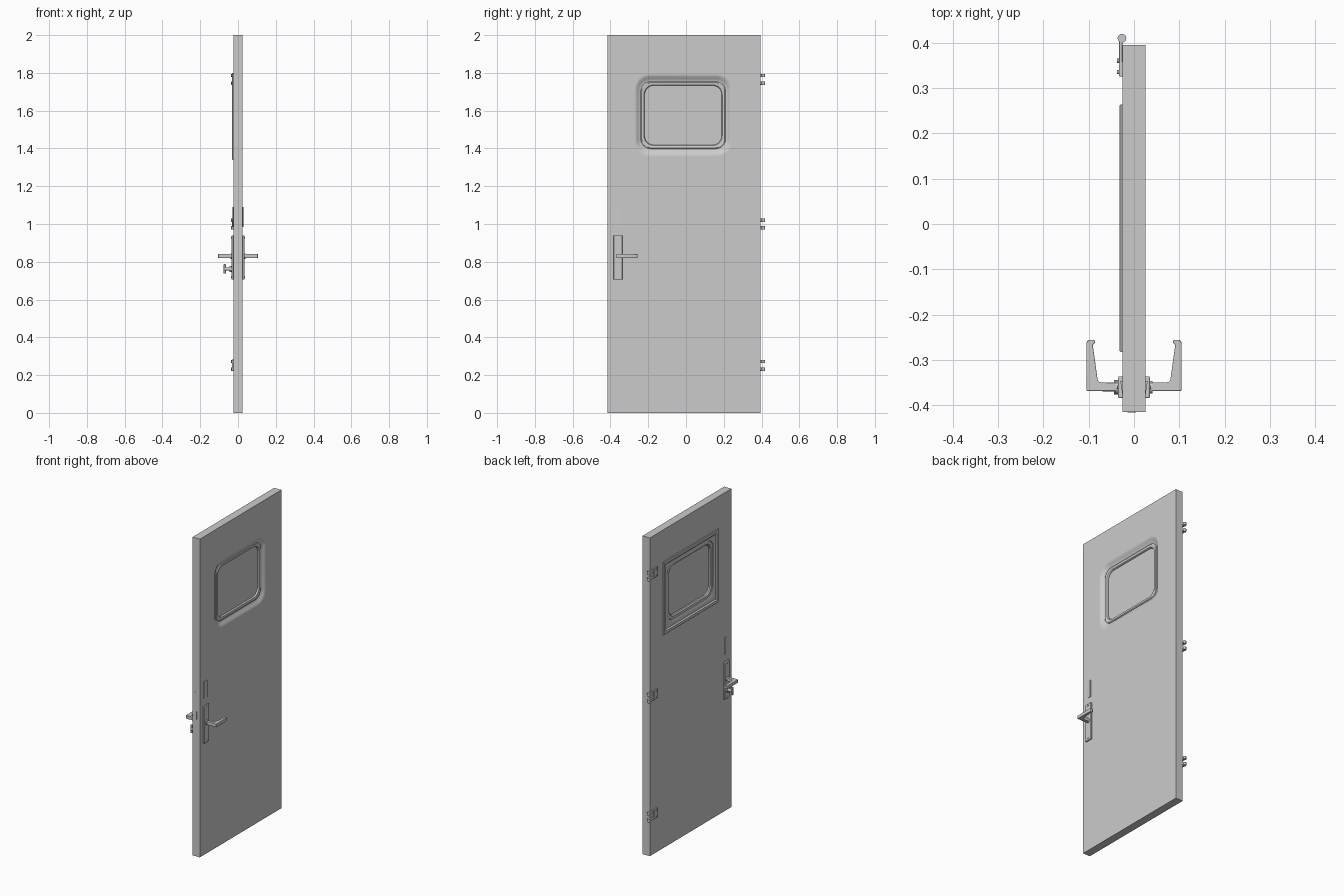
import bpy, bmesh, math

if "Cube" in bpy.data.objects:
    bpy.data.objects.remove(bpy.data.objects["Cube"])


def finish(name, bm, bevel=0, segments=2):
    bmesh.ops.remove_doubles(bm, verts=bm.verts, dist=1e-6)
    bmesh.ops.recalc_face_normals(bm, faces=bm.faces)
    me = bpy.data.meshes.new(name)
    bm.to_mesh(me)
    bm.free()
    ob = bpy.data.objects.new(name, me)
    bpy.context.collection.objects.link(ob)
    if bevel:
        m = ob.modifiers.new("bevel", 'BEVEL')
        m.width, m.segments, m.limit_method = bevel, segments, 'ANGLE'
    return ob


def ring(bm, cy, cz, hy, hz, r, x, n=8):
    """Rounded rectangle in the yz plane; r = 0 gives a sharp one."""
    out = []
    for k, (sy, sz) in enumerate([(1, 1), (-1, 1), (-1, -1), (1, -1)]):
        for i in range(n + 1):
            a = math.pi / 2 * (k + i / n)
            out.append(bm.verts.new((x, cy + sy * (hy - r) + r * math.cos(a),
                                     cz + sz * (hz - r) + r * math.sin(a))))
    return out


def loft(name, rows, closed=False, cap=False):
    bm = bmesh.new()
    rings = [ring(bm, *row) for row in rows]
    pairs = list(zip(rings, rings[1:])) + ([(rings[-1], rings[0])] if closed else [])
    for a, b in pairs:
        for i in range(len(a)):
            j = (i + 1) % len(a)
            bm.faces.new((a[i], a[j], b[j], b[i]))
    if cap:
        bm.faces.new(rings[0])
        bm.faces.new(rings[-1])
    return finish(name, bm)


def prism(name, pts, z0, z1, bevel=0):
    """Extrude an xy outline from z0 to z1."""
    bm = bmesh.new()
    f = bm.faces.new([bm.verts.new((x, y, z0)) for x, y in pts])
    ext = bmesh.ops.extrude_face_region(bm, geom=[f])['geom']
    for v in ext:
        if isinstance(v, bmesh.types.BMVert):
            v.co.z = z1
    return finish(name, bm, bevel)


def box(name, x0, x1, y0, y1, z0, z1, bevel=0):
    return prism(name, [(x0, y0), (x1, y0), (x1, y1), (x0, y1)], z0, z1, bevel)


def cyl(name, r, depth, loc, axis='z', n=24, r2=None):
    rot = (0, math.pi / 2, 0) if axis == 'x' else (0, 0, 0)
    bpy.ops.mesh.primitive_cone_add(vertices=n, radius1=r, radius2=r if r2 is None else r2,
                                    depth=depth, location=loc, rotation=rot)
    bpy.context.object.name = name


# door leaf with a window opening
WY, WZ = -0.015, 1.576
hole = (WY, WZ, 0.255, 0.215, 0.075)
leaf = (-0.01, 1.0, 0.405, 1.0, 0)
loft("door_leaf", [(*hole, 0.025), (*leaf, 0.025), (*leaf, -0.025), (*hole, -0.025)], closed=True)

# pressed window dish on the outer side, easing inwards
dish = []
for i in range(9):
    t = i / 8
    e = t * t * (3 - 2 * t)
    dish.append((WY, WZ, 0.255 - 0.030 * t, 0.215 - 0.037 * t, 0.075 - 0.02 * t, 0.025 - 0.015 * e))
loft("window_dish", dish)

# rubber seal, both sides of the glass
loft("window_seal", [
    (WY, WZ, 0.226, 0.179, 0.055, 0.004), (WY, WZ, 0.225, 0.178, 0.055, 0.012),
    (WY, WZ, 0.220, 0.173, 0.052, 0.015), (WY, WZ, 0.207, 0.160, 0.050, 0.013),
    (WY, WZ, 0.204, 0.157, 0.048, 0.008), (WY, WZ, 0.204, 0.157, 0.048, -0.012),
    (WY, WZ, 0.210, 0.163, 0.050, -0.018), (WY, WZ, 0.224, 0.177, 0.055, -0.018),
    (WY, WZ, 0.226, 0.179, 0.055, -0.012)], closed=True)
loft("window_glass", [(WY, WZ, 0.206, 0.159, 0.048, 0.003),
                      (WY, WZ, 0.206, 0.159, 0.048, -0.003)], cap=True)

# square-cornered window frame on the inner side
FY, FZ = -0.009, 1.57
loft("window_frame", [
    (FY, FZ, 0.273, 0.230, 0, -0.024), (FY, FZ, 0.273, 0.230, 0, -0.029),
    (FY, FZ, 0.270, 0.227, 0, -0.032), (FY, FZ, 0.254, 0.211, 0, -0.032),
    (FY, FZ, 0.246, 0.203, 0, -0.025), (WY, WZ, 0.232, 0.186, 0.055, -0.025),
    (WY, WZ, 0.226, 0.179, 0.055, -0.021), (WY, WZ, 0.224, 0.177, 0.055, -0.010)])

# handle sets, mirrored to both faces
HY = -0.36
lever = [(0.03, -0.368), (0.105, -0.368), (0.105, -0.262), (0.102, -0.256), (0.086, -0.256),
         (0.086, -0.262), (0.091, -0.266), (0.080, -0.345), (0.076, -0.349), (0.03, -0.349)]
for s, side in ((1, "outer"), (-1, "inner")):
    xs = sorted((s * 0.024, s * 0.035))
    box(f"{side}_handle_plate", *xs, HY - 0.024, HY + 0.024, 0.705, 0.94, 0.003)
    cyl(f"{side}_handle_collar", 0.014, 0.008, (s * 0.037, HY, 0.83), 'x')
    prism(f"{side}_lever", [(s * x, y) for x, y in lever], 0.82, 0.841, 0.002)
    for z in (0.718, 0.928):
        cyl(f"{side}_plate_screw", 0.004, 0.003, (s * 0.0355, HY, z), 'x', 16)
    # wedge-shaped occupancy indicator
    prism(f"{side}_indicator", [(s * 0.024, -0.376), (s * 0.0255, -0.376),
                                (s * 0.030, -0.346), (s * 0.024, -0.346)], 0.985, 1.09)

# thumb turn below the inner lever
cyl("thumb_turn_base", 0.016, 0.010, (-0.039, HY, 0.762), 'x')
cyl("thumb_turn_stem", 0.009, 0.030, (-0.055, HY, 0.762), 'x')
box("thumb_turn_grip", -0.076, -0.064, HY - 0.005, HY + 0.005, 0.737, 0.787, 0.002)

# lock fittings on the closing edge
for name, z0, z1, w in (("bolt", 0.99, 1.03, 0.008), ("latch", 0.86, 0.91, 0.012),
                        ("deadbolt", 0.74, 0.78, 0.007)):
    box(name, -0.008 - w / 2, -0.008 + w, -0.416, -0.405, z0, z1)

# hinges
for z in (0.252, 1.0, 1.766):
    box("hinge_plate", -0.033, -0.024, 0.325, 0.358, z - 0.03, z + 0.03, 0.002)
    for dz in (-0.02, 0.02):
        box("hinge_arm", -0.033, -0.0255, 0.355, 0.41, z + dz - 0.009, z + dz + 0.009, 0.001)
        cyl("hinge_knuckle", 0.0095, 0.018, (-0.0265, 0.4095, z + dz))
        for y in (0.335, 0.36):
            cyl("hinge_screw", 0.0045, 0.004, (-0.035, y, z + dz), 'x', 16)

# smooth shading with sharp creases kept
bpy.ops.object.select_all(action='SELECT')
bpy.context.view_layer.objects.active = bpy.data.objects["door_leaf"]
bpy.ops.object.shade_smooth_by_angle(angle=math.radians(30))
